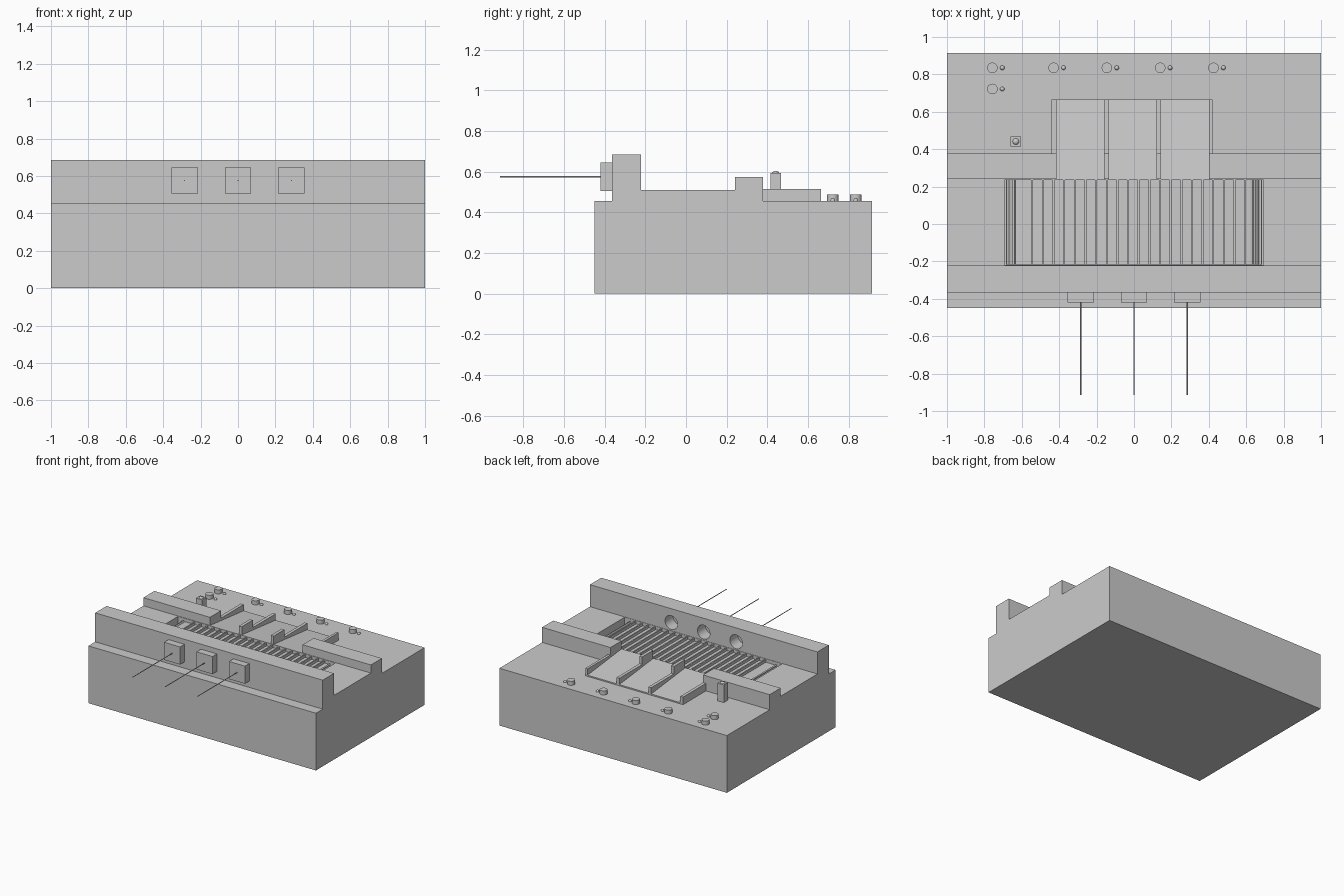
import bpy, bmesh, math
from mathutils import Matrix

if "Cube" in bpy.data.objects:
    bpy.data.objects.remove(bpy.data.objects["Cube"])


def finish(name, bm):
    bmesh.ops.recalc_face_normals(bm, faces=bm.faces)
    me = bpy.data.meshes.new(name)
    bm.to_mesh(me)
    bm.free()
    ob = bpy.data.objects.new(name, me)
    bpy.context.collection.objects.link(ob)
    return ob


def add_box(bm, x, y, z):
    size = (x[1] - x[0], y[1] - y[0], z[1] - z[0])
    mid = ((x[0] + x[1]) / 2, (y[0] + y[1]) / 2, (z[0] + z[1]) / 2)
    bmesh.ops.create_cube(bm, size=1, matrix=Matrix.Translation(mid) @ Matrix.Diagonal((*size, 1)))


def box(name, x, y, z):
    bm = bmesh.new()
    add_box(bm, x, y, z)
    return finish(name, bm)


def extrude(name, points, direction):
    bm = bmesh.new()
    face = bm.faces.new([bm.verts.new(p) for p in points])
    new = bmesh.ops.extrude_face_region(bm, geom=[face])["geom"]
    bmesh.ops.translate(bm, vec=direction, verts=[v for v in new if isinstance(v, bmesh.types.BMVert)])
    return finish(name, bm)


def activate(ob):
    bpy.ops.object.select_all(action='DESELECT')
    ob.select_set(True)
    bpy.context.view_layer.objects.active = ob


def smooth(ob):
    activate(ob)
    bpy.ops.object.shade_smooth_by_angle(angle=math.radians(35))


def cylinder(name, r, depth, loc, along_y=False, seg=24):
    m = Matrix.Translation(loc)
    if along_y:
        m = m @ Matrix.Rotation(math.pi / 2, 4, 'X')
    bm = bmesh.new()
    bmesh.ops.create_cone(bm, cap_ends=True, segments=seg, radius1=r, radius2=r, depth=depth, matrix=m)
    ob = finish(name, bm)
    smooth(ob)
    return ob


def ball(name, r, loc):
    bm = bmesh.new()
    bmesh.ops.create_uvsphere(bm, u_segments=16, v_segments=8, radius=r, matrix=Matrix.Translation(loc))
    smooth(finish(name, bm))


def cut(ob, cutter):
    mod = ob.modifiers.new("cut", 'BOOLEAN')
    mod.operation = 'DIFFERENCE'
    mod.solver = 'EXACT'
    mod.object = cutter
    activate(ob)
    bpy.ops.object.modifier_apply(modifier=mod.name)
    bpy.data.objects.remove(cutter)


# Main body: stepped profile with front wall, middle deck and rear shelf
profile = [(-.45, 0), (-.45, .455), (-.365, .455), (-.365, .685), (-.222, .685), (-.222, .51),
           (.24, .51), (.24, .455), (.915, .455), (.915, 0)]
body = extrude("body", [(-1, y, z) for y, z in profile], (2, 0, 0))
cut(body, box("trough_cutter", (-.692, .692), (-.219, .236), (.33, .6)))

# Emitters: wall openings, housings and thin leads
for x in (-.285, 0, .285):
    cut(body, cylinder("hole_cutter", .055, .2, (x, -.222, .575), True, 32))
    box("emitter_housing", (x - .07, x + .07), (-.42, -.365), (.505, .645))
    cylinder("lead", .003, .5, (x, -.665, .575), True, 8)

# Rear ridge in two halves, with tall dividers in the gap
for name, x in (("ridge_left", (-1, -.415)), ("ridge_right", (.40, 1)),
                ("divider_left", (-.16, -.135)), ("divider_right", (.12, .145))):
    box(name, x, (.24, .378), (.455, .575))

# Sorting chutes: sloping floors between low walls
for x0, x1 in ((-.415, -.16), (-.135, .12), (.145, .40)):
    extrude("chute", [(x0, .24, .45), (x0, .24, .51), (x0, .665, .465), (x0, .665, .45)], (x1 - x0, 0, 0))
for x0, x1 in ((-.44, -.415), (-.16, -.135), (.12, .145), (.40, .42)):
    box("chute_wall", (x0, x1), (.378, .665), (.45, .515))

# Conveyor belt: rounded loop
cx, cz, r, y0, y1 = .612, .422, .063, -.217, .234
loop = []
for side in (1, -1):
    for i in range(17):
        a = math.pi / 2 - math.pi * i / 16
        loop.append((side * (cx + r * math.cos(a)), y0, cz + side * r * math.sin(a)))
smooth(extrude("belt", loop, (0, y1 - y0, 0)))

# Belt cleats: along the top run and around both ends
bm = bmesh.new()
for i in range(21):
    x = -.545 + .057 * i
    add_box(bm, (x - .005, x + .005), (y0, y1), (cz + r - .005, .506))
for side in (1, -1):
    for deg in (25, 70, 115):
        m = (Matrix.Translation((side * cx, (y0 + y1) / 2, cz))
             @ Matrix.Rotation(side * math.radians(deg), 4, 'Y')
             @ Matrix.Translation((0, 0, r + .004)) @ Matrix.Diagonal((.01, y1 - y0, .018, 1)))
        bmesh.ops.create_cube(bm, size=1, matrix=m)
finish("belt_cleats", bm)

# Push buttons with small indicator lights
for x, y in [(-.757, .835), (-.43, .835), (-.145, .835), (.14, .835), (.425, .835), (-.757, .722)]:
    cylinder("button", .028, .04, (x, y, .467))
    ball("indicator", .012, (x + .053, y, .457))

# Switch post with rounded cap
box("switch_post", (-.66, -.605), (.415, .468), (.45, .595))
ball("post_cap", .02, (-.632, .441, .585))
